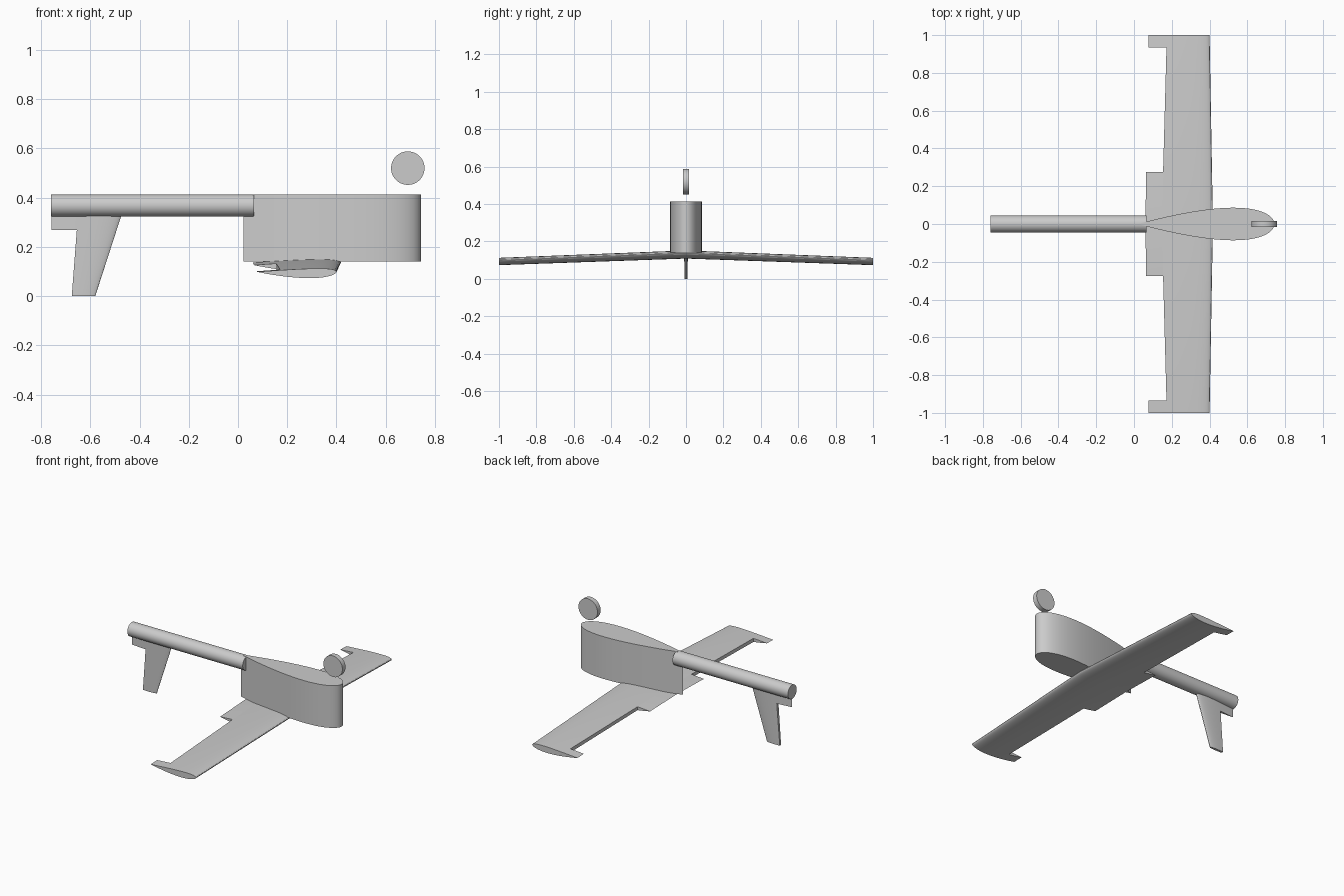
import bpy, bmesh, math
from mathutils import Matrix

cube = bpy.data.objects.get("Cube")
if cube:
    bpy.data.objects.remove(cube, do_unlink=True)

grey = bpy.data.materials.new("plain grey")
grey.use_nodes = True
grey.diffuse_color = (0.6, 0.6, 0.6, 1)
grey.node_tree.nodes["Principled BSDF"].inputs["Base Color"].default_value = (0.6, 0.6, 0.6, 1)


def finish(name, bm):
    """Turn a bmesh into a named grey object."""
    bmesh.ops.recalc_face_normals(bm, faces=bm.faces)
    mesh = bpy.data.meshes.new(name)
    bm.to_mesh(mesh)
    bm.free()
    mesh.materials.append(grey)
    obj = bpy.data.objects.new(name, mesh)
    bpy.context.collection.objects.link(obj)
    return obj


def activate(obj):
    bpy.ops.object.select_all(action='DESELECT')
    obj.select_set(True)
    bpy.context.view_layer.objects.active = obj


def smooth(obj):
    activate(obj)
    bpy.ops.object.shade_smooth_by_angle(angle=math.radians(30))


def foil(thick, camber=0.0, steps=24):
    """Unit chord section, nose at 0 and tail at 1, as (along, across)."""
    def half(t):
        return 5 * thick * (0.2969 * math.sqrt(t) - 0.126 * t - 0.3516 * t**2
                            + 0.2843 * t**3 - 0.1036 * t**4)

    def mean(t):
        p = 0.4
        return camber * ((2 * p * t - t * t) / p**2 if t < p
                         else (1 - 2 * p + 2 * p * t - t * t) / (1 - p)**2)
    ts = [(1 - math.cos(math.pi * i / steps)) / 2 for i in range(steps + 1)]
    upper = [(t, mean(t) + half(t)) for t in reversed(ts)]
    lower = [(t, mean(t) - half(t)) for t in ts[1:-1]]
    return upper + lower


def loft(name, rings):
    """Skin a row of matching closed sections and cap both ends."""
    bm = bmesh.new()
    rows = [[bm.verts.new(co) for co in ring] for ring in rings]
    for a, b in zip(rows, rows[1:]):
        for i in range(len(a)):
            j = (i + 1) % len(a)
            bm.faces.new((a[i], a[j], b[j], b[i]))
    bm.faces.new(rows[0])
    bm.faces.new(rows[-1])
    return finish(name, bm)


def cylinder(name, radius, depth, centre, axis):
    bm = bmesh.new()
    turn = Matrix.Rotation(math.pi / 2, 4, axis)
    bmesh.ops.create_cone(bm, cap_ends=True, segments=64, radius1=radius, radius2=radius,
                          depth=depth, matrix=Matrix.Translation(centre) @ turn)
    obj = finish(name, bm)
    smooth(obj)
    return obj


def cut(obj, rings):
    """Remove a prism from the object."""
    cutter = loft("cutter", rings)
    cutter.hide_render = True
    mod = obj.modifiers.new("notch", 'BOOLEAN')
    mod.operation = 'DIFFERENCE'
    mod.solver = 'EXACT'
    mod.object = cutter
    activate(obj)
    bpy.ops.object.modifier_apply(modifier=mod.name)
    bpy.data.objects.remove(cutter, do_unlink=True)


# Deep streamlined body
nose, chord = 0.743, 0.72
body = loft("body", [[(nose - chord * t, chord * s, z) for t, s in foil(0.24)]
                     for z in (0.14, 0.413)])
smooth(body)

# Tail boom and the upright disc above the nose
cylinder("tail_boom", 0.045, 0.825, (-0.3475, 0, 0.368), 'Y')
cylinder("nose_disc", 0.068, 0.032, (0.69, 0, 0.52), 'X')

# Tapered, drooping wing with the belly of its section facing down
def wing_ring(y, lead, tail, z):
    c = lead - tail
    return [(lead - c * t, y, z - c * s) for t, s in foil(0.12, 0.02)]


wing = loft("wing", [wing_ring(-1, 0.40, 0.077, 0.0985),
                     wing_ring(0, 0.418, 0.06, 0.1365),
                     wing_ring(1, 0.40, 0.077, 0.0985)])
for side in (-1, 1):
    notch = [(0, 0.275), (0.154, 0.275), (0.172, 0.935), (0, 0.935)]
    cut(wing, [[(x, side * y, z) for x, y in notch] for z in (-0.1, 0.3)])
smooth(wing)

# Hanging tail fin with its notch
def fin_ring(z, lead, tail):
    c = lead - tail
    return [(lead - c * t, c * s, z) for t, s in foil(0.09)]


fin = loft("tail_fin", [fin_ring(0, -0.58, -0.758), fin_ring(0.34, -0.47, -0.758)])
notch = [(-0.9, 0.268), (-0.655, 0.268), (-0.677, -0.02), (-0.9, -0.02)]
cut(fin, [[(x, y, z) for x, z in notch] for y in (-0.1, 0.1)])
smooth(fin)
